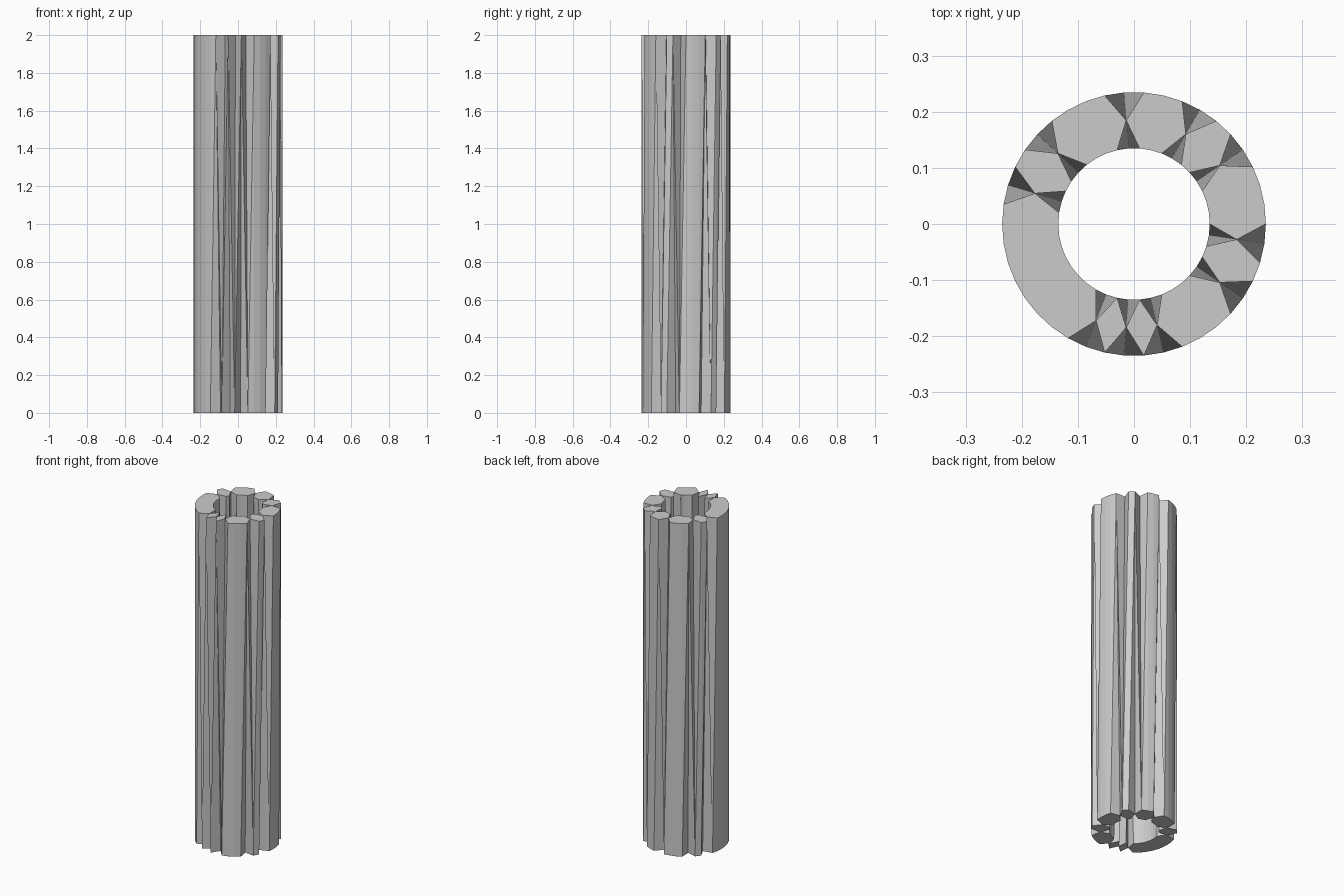
import bpy
import bmesh
from math import cos, sin, tau

cube = bpy.data.objects.get("Cube")
if cube:
    bpy.data.objects.remove(cube, do_unlink=True)

SIDES = 42
OUTER, INNER, HEIGHT = 0.235, 0.135, 2.0
MIDDLE = (OUTER + INNER) / 2

# Columns where the wall is pinched to a point; the lower end is one step behind
top_pinch = {4, 7, 11, 16, 19, 29, 31, 33, 38, 41}
bottom_pinch = {(k - 1) % SIDES for k in top_pinch}


def end_ring(bm, z, pinched):
    """Outer and inner vertices of one end; pinched columns share one vertex."""
    outer, inner = [], []
    for k in range(SIDES):
        a = tau * k / SIDES

        def point(r):
            return bm.verts.new((r * cos(a), r * sin(a), z))
        if k in pinched:
            v = point(MIDDLE)
            outer.append(v)
            inner.append(v)
        else:
            outer.append(point(OUTER))
            inner.append(point(INNER))
    return outer, inner


def add_face(bm, *verts):
    return bm.faces.new(list(dict.fromkeys(verts)))


def add_wall(bm, top, bottom):
    """Wall strip whose diagonals run between unpinched corners."""
    for k in range(SIDES):
        n = (k + 1) % SIDES
        a, b, c, d = top[k], top[n], bottom[n], bottom[k]
        if n in top_pinch or k in bottom_pinch:
            add_face(bm, a, b, c)
            add_face(bm, a, c, d)
        elif k in top_pinch or n in bottom_pinch:
            add_face(bm, a, b, d)
            add_face(bm, b, c, d)
        else:
            add_face(bm, a, b, c, d)


bm = bmesh.new()
top_outer, top_inner = end_ring(bm, HEIGHT, top_pinch)
low_outer, low_inner = end_ring(bm, 0, bottom_pinch)

# Outside and bore walls
add_wall(bm, top_outer, low_outer)
add_wall(bm, top_inner, low_inner)

# Flat end caps
for outer, inner in ((top_outer, top_inner), (low_outer, low_inner)):
    for k in range(SIDES):
        n = (k + 1) % SIDES
        add_face(bm, outer[k], outer[n], inner[n], inner[k])

bmesh.ops.recalc_face_normals(bm, faces=bm.faces[:])
mesh = bpy.data.meshes.new("fluted_tube")
bm.to_mesh(mesh)
bm.free()

# Plain grey material
grey = bpy.data.materials.new("light_grey")
grey.use_nodes = True
colour = (0.6, 0.6, 0.6, 1)
grey.diffuse_color = colour
grey.node_tree.nodes["Principled BSDF"].inputs["Base Color"].default_value = colour
mesh.materials.append(grey)

tube = bpy.data.objects.new("fluted_tube", mesh)
bpy.context.collection.objects.link(tube)
